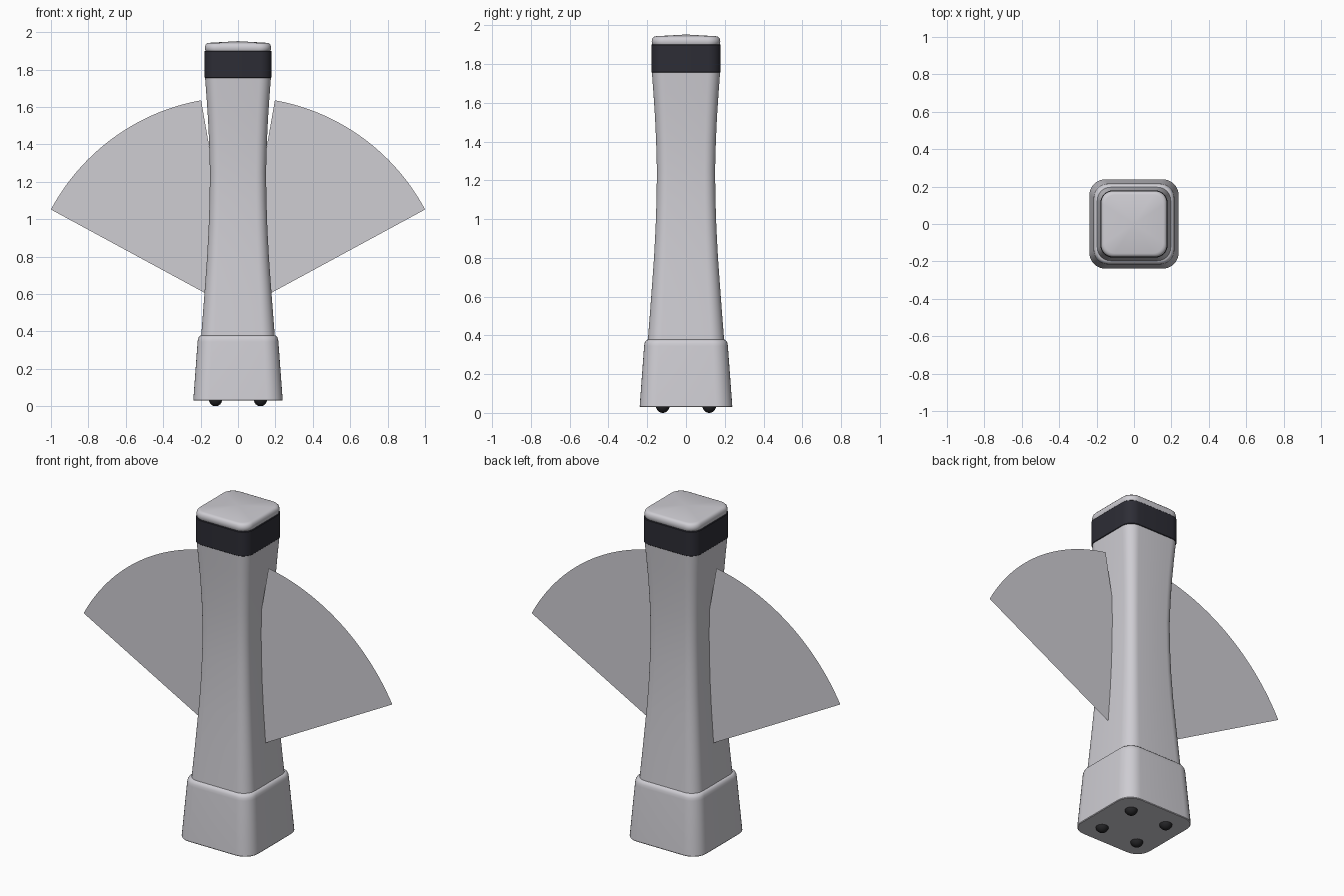
import bpy, bmesh
from math import sin, cos, pi, radians

cube = bpy.data.objects.get("Cube")
if cube:
    bpy.data.objects.remove(cube, do_unlink=True)


def material(name, rgb):
    m = bpy.data.materials.new(name)
    m.use_nodes = True
    m.diffuse_color = (*rgb, 1)
    bsdf = m.node_tree.nodes["Principled BSDF"]
    bsdf.inputs["Base Color"].default_value = (*rgb, 1)
    bsdf.inputs["Roughness"].default_value = 0.5
    return m


light_grey = material("light grey", (0.62, 0.61, 0.65))
dark_band = material("dark band", (0.026, 0.026, 0.036))
black_rubber = material("black rubber", (0.018, 0.018, 0.02))


def finish(name, bm, mat, smooth=True):
    bmesh.ops.recalc_face_normals(bm, faces=bm.faces)
    mesh = bpy.data.meshes.new(name)
    bm.to_mesh(mesh)
    bm.free()
    mesh.materials.append(mat)
    ob = bpy.data.objects.new(name, mesh)
    bpy.context.collection.objects.link(ob)
    if smooth:
        bpy.ops.object.select_all(action="DESELECT")
        ob.select_set(True)
        bpy.context.view_layer.objects.active = ob
        bpy.ops.object.shade_smooth_by_angle(angle=radians(35))
    return ob


def rounded_ring(bm, z, half, ratio=0.36, steps=8):
    """Rounded square cross-section at height z."""
    r = half * ratio
    ring = []
    for q in range(4):
        mid = pi / 4 + q * pi / 2
        cx = (half - r) * (1 if cos(mid) > 0 else -1)
        cy = (half - r) * (1 if sin(mid) > 0 else -1)
        for i in range(steps + 1):
            a = q * pi / 2 + i * pi / 2 / steps
            ring.append(bm.verts.new((cx + r * cos(a), cy + r * sin(a), z)))
    return ring


def loft(name, profile, mat, peak=None):
    """Stack rounded squares (z, half width); peak closes the top in a low dome."""
    bm = bmesh.new()
    rings = [rounded_ring(bm, z, h) for z, h in profile]
    n = len(rings[0])
    for a, b in zip(rings, rings[1:]):
        for i in range(n):
            j = (i + 1) % n
            bm.faces.new((a[i], a[j], b[j], b[i]))
    bm.faces.new(rings[0][::-1])
    if peak is None:
        bm.faces.new(rings[-1])
    else:
        tip = bm.verts.new((0, 0, peak))
        for i in range(n):
            bm.faces.new((rings[-1][i], rings[-1][(i + 1) % n], tip))
    return finish(name, bm, mat)


# Flared base with a softened shoulder
loft("base", [(0.03, 0.236), (0.034, 0.239), (0.345, 0.216), (0.36, 0.214),
              (0.371, 0.209), (0.377, 0.202), (0.379, 0.19)], light_grey)

# Waisted column
loft("column", [(0.36, 0.198), (0.5, 0.187), (0.62, 0.178), (0.8, 0.165),
                (0.95, 0.157), (1.1, 0.152), (1.25, 0.15), (1.4, 0.154),
                (1.53, 0.16), (1.65, 0.168), (1.77, 0.177)], light_grey)

# Dark collar and domed cap
loft("collar", [(1.755, 0.176), (1.758, 0.179), (1.897, 0.179), (1.9, 0.176)], dark_band)
loft("cap", [(1.895, 0.17), (1.903, 0.175), (1.918, 0.177), (1.932, 0.174),
             (1.94, 0.167), (1.943, 0.157)], light_grey, peak=1.952)

# Thin fan-shaped wings, one on each side
for side, label in ((1, "left"), (-1, "right")):
    bm = bmesh.new()
    steps = 32
    points = [(0, 0, 0.51)]
    for i in range(steps + 1):
        a = radians(28.3 + (80 - 28.3) * i / steps)
        points.append((side * 1.136 * cos(a), 0, 0.51 + 1.143 * sin(a)))
    bm.faces.new([bm.verts.new(p) for p in points])
    finish(label + "_wing", bm, light_grey, smooth=False)

# Rubber feet
for x in (-0.12, 0.12):
    for y in (-0.12, 0.12):
        bm = bmesh.new()
        bmesh.ops.create_uvsphere(bm, u_segments=20, v_segments=12, radius=0.035)
        bmesh.ops.translate(bm, verts=bm.verts, vec=(x, y, 0.035))
        finish(("front" if y < 0 else "back") + ("_left" if x > 0 else "_right") + "_foot",
               bm, black_rubber)
